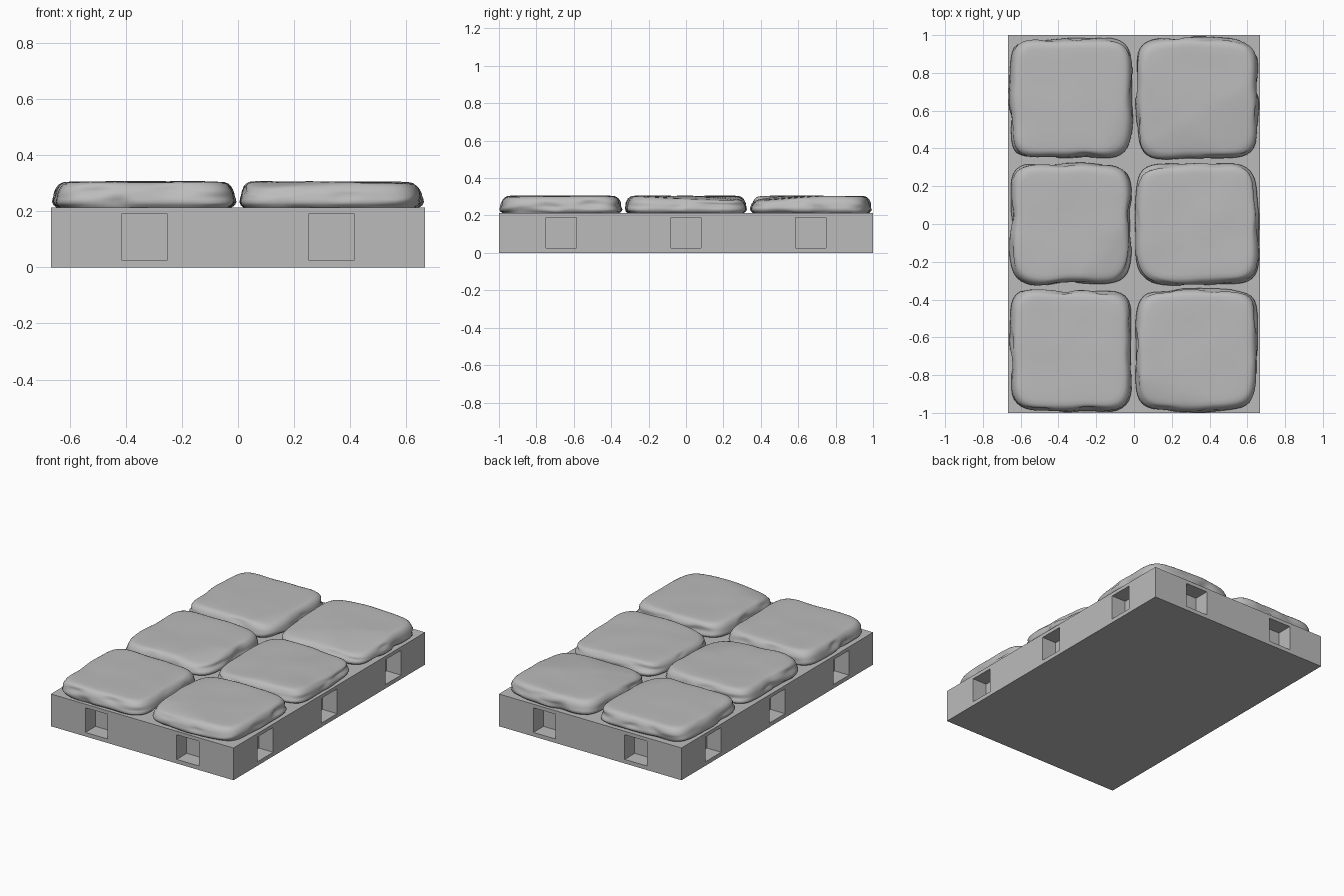
import bpy, bmesh, math
from mathutils import Vector, noise

if "Cube" in bpy.data.objects:
    bpy.data.objects.remove(bpy.data.objects["Cube"])

HALF = Vector((0.667, 1.0, 0.0))
TOP = 0.213
CELL = 0.667
HOLE = 0.0815       # half width of a socket
HOLE_Z = 0.108      # socket centre height
DEPTH = 0.105

stone_grey = bpy.data.materials.new("stone_grey")
stone_grey.use_nodes = True
colour = (0.5, 0.5, 0.5, 1)
stone_grey.diffuse_color = colour
stone_grey.node_tree.nodes["Principled BSDF"].inputs["Base Color"].default_value = colour


def make_object(name, bm):
    bmesh.ops.recalc_face_normals(bm, faces=bm.faces)
    mesh = bpy.data.meshes.new(name)
    bm.to_mesh(mesh)
    bm.free()
    mesh.materials.append(stone_grey)
    obj = bpy.data.objects.new(name, mesh)
    bpy.context.collection.objects.link(obj)
    return obj


# Tile base: a box with square sockets sunk into its sides
def make_base():
    bm = bmesh.new()
    bmesh.ops.create_cube(bm, size=1)
    for v in bm.verts:
        v.co = Vector((v.co.x * 2 * HALF.x, v.co.y * 2 * HALF.y, (v.co.z + 0.5) * TOP))
    centres = {0: (-CELL / 2, CELL / 2), 1: (-CELL, 0, CELL), 2: (HOLE_Z,)}
    for axis, values in centres.items():
        normal = Vector([float(i == axis) for i in range(3)])
        for c in values:
            for side in (-HOLE, HOLE):
                bmesh.ops.bisect_plane(bm, geom=bm.verts[:] + bm.edges[:] + bm.faces[:],
                                       plane_co=normal * (c + side), plane_no=normal)
    bm.normal_update()
    sockets = []
    for f in bm.faces:
        m = f.calc_center_median()
        if abs(f.normal.z) > 0.5 or abs(m.z - HOLE_Z) > 0.01:
            continue
        along = 1 if abs(f.normal.x) > 0.5 else 0
        if any(abs(m[along] - c) < 0.01 for c in centres[along]):
            sockets.append(f)
    for f in sockets:
        inward = -f.normal * DEPTH
        new = bmesh.ops.extrude_discrete_faces(bm, faces=[f])["faces"]
        bmesh.ops.translate(bm, verts=new[0].verts, vec=inward)
    bmesh.ops.dissolve_limit(bm, angle_limit=0.01, verts=bm.verts, edges=bm.edges)
    make_object("tile_base", bm)


# Worn paving stone: rounded square rings, roughened sides and chipped top
PROFILE = [(0.92, 0.2), (0.95, 0.213), (0.985, 0.222), (1.0, 0.232), (0.995, 0.243),
           (0.985, 0.254), (0.98, 0.265), (0.965, 0.277), (0.945, 0.288), (0.915, 0.297),
           (0.88, 0.302), (0.82, 0.304), (0.7, 0.305), (0.55, 0.305), (0.4, 0.305),
           (0.25, 0.305), (0.1, 0.305)]
SEGMENTS = 96
RADIUS = 0.322


def rounded_square(angle):
    c, s = abs(math.cos(angle)), abs(math.sin(angle))
    return (c ** 6 + s ** 6) ** (-1 / 6)


def make_stone(name, centre, seed, chips):
    bm = bmesh.new()
    shift = Vector((seed * 3.7, seed * 5.1, seed * 2.3))
    rings = []
    for scale, z in PROFILE:
        ring = []
        for i in range(SEGMENTS):
            a = 2 * math.pi * i / SEGMENTS
            way = Vector((math.cos(a), math.sin(a), 0))
            # broad wobble of the outline, plus level grooves in the sides
            wobble = 0.016 * noise.noise(way * 1.8 + shift)
            groove = noise.noise(way * 2.5 + Vector((0, 0, z * 28)) + shift)
            wobble -= 0.028 * max(0, groove) * min(1, max(0, (0.3 - z) / 0.03))
            p = way * (RADIUS * rounded_square(a) * scale + wobble * scale)
            p.z = z + 0.004 * noise.noise(p * 5 + shift) * (z > 0.25)
            # shallow sloping chips across the top
            for direction, start, slope in chips:
                d = math.radians(direction)
                over = p.x * math.cos(d) + p.y * math.sin(d) - start
                if over > 0 and z > 0.25:
                    p.z -= over * slope * (z - 0.25) / 0.055
            ring.append(bm.verts.new(p))
        rings.append(ring)
    for low, high in zip(rings, rings[1:]):
        for i in range(SEGMENTS):
            j = (i + 1) % SEGMENTS
            bm.faces.new((low[i], low[j], high[j], high[i]))
    bm.faces.new(rings[0][::-1])
    bm.faces.new(rings[-1])
    for f in bm.faces:
        f.smooth = True
    obj = make_object(name, bm)
    obj.location = centre


make_base()

# Chips are (direction in degrees, start distance, slope)
STONES = [("front_right_stone", -1, -1, []),
          ("front_left_stone", 1, -1, [(250, 0.24, 0.15)]),
          ("middle_right_stone", -1, 0, [(-40, 0.22, 0.13)]),
          ("middle_left_stone", 1, 0, [(200, 0.08, 0.08), (30, 0.05, 0.07)]),
          ("back_right_stone", -1, 1, [(-20, 0.27, 0.15)]),
          ("back_left_stone", 1, 1, [(-60, 0.08, 0.08), (225, 0.12, 0.08)])]
for index, (name, column, row, chips) in enumerate(STONES):
    make_stone(name, (column * CELL / 2, row * CELL, 0), index + 1, chips)
